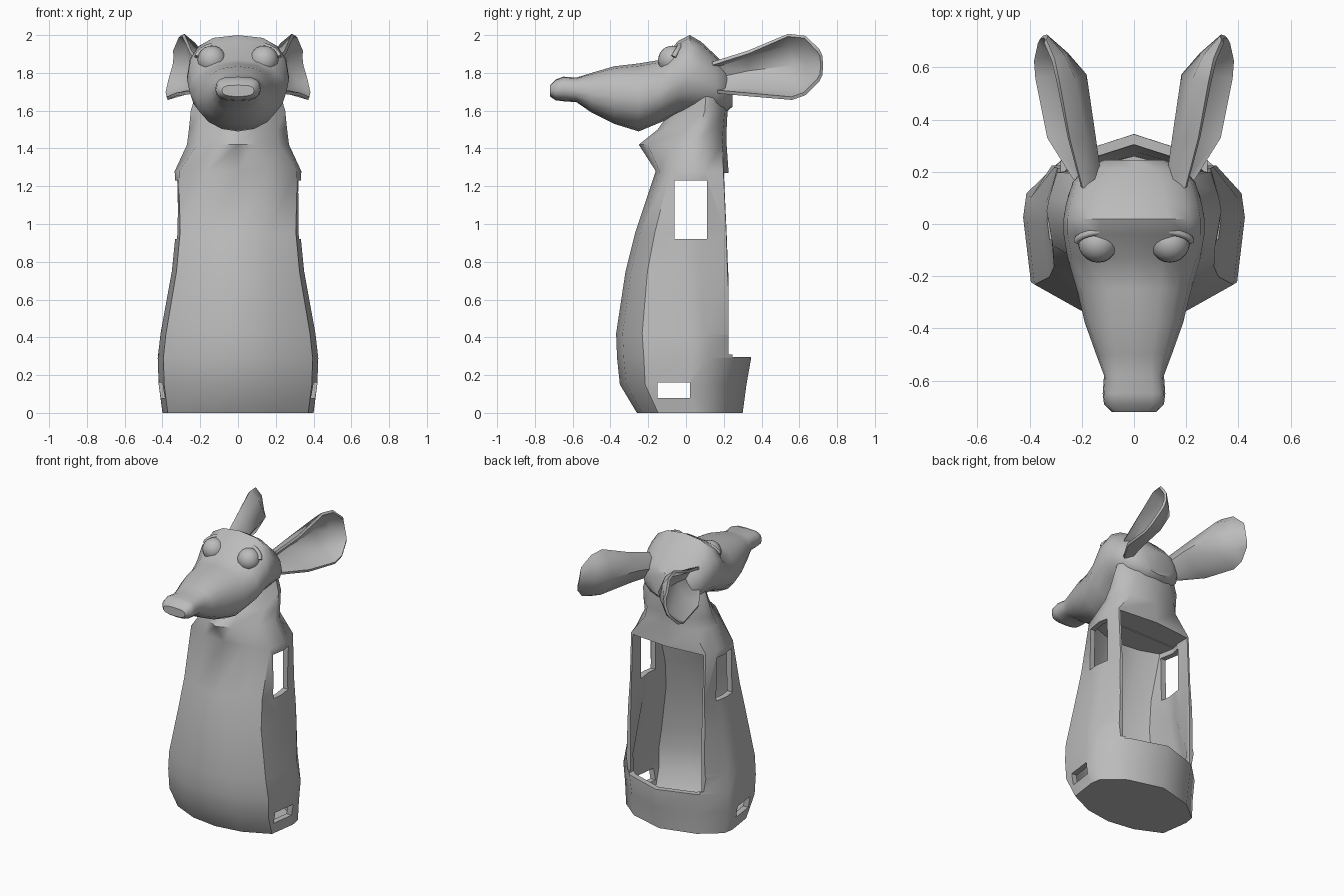
import bpy, bmesh, math
from mathutils import Vector

if "Cube" in bpy.data.objects:
    bpy.data.objects.remove(bpy.data.objects["Cube"])

grey = bpy.data.materials.new("plain grey")
grey.diffuse_color = (0.5, 0.5, 0.5, 1)
grey.use_nodes = True
grey.node_tree.nodes["Principled BSDF"].inputs["Base Color"].default_value = grey.diffuse_color


def finish(ob, angle=30):
    bpy.ops.object.select_all(action='DESELECT')
    ob.select_set(True)
    bpy.context.view_layer.objects.active = ob
    for m in list(ob.modifiers):
        bpy.ops.object.modifier_apply(modifier=m.name)
    bpy.ops.object.shade_smooth_by_angle(angle=math.radians(angle))


def make(name, bm):
    bmesh.ops.recalc_face_normals(bm, faces=bm.faces)
    me = bpy.data.meshes.new(name)
    bm.to_mesh(me)
    bm.free()
    me.materials.append(grey)
    ob = bpy.data.objects.new(name, me)
    bpy.context.collection.objects.link(ob)
    return ob


def loft(name, rings, closed=True, caps=True):
    bm = bmesh.new()
    vs = [[bm.verts.new(p) for p in r] for r in rings]
    n = len(vs[0])
    for a, b in zip(vs, vs[1:]):
        for i in range(n if closed else n - 1):
            j = (i + 1) % n
            bm.faces.new((a[i], a[j], b[j], b[i]))
    if caps:
        bm.faces.new(vs[0])
        bm.faces.new(vs[-1])
    return make(name, bm)


def box(name, lo, hi):
    x0, y0, z0 = lo
    x1, y1, z1 = hi
    return loft(name, [[(x0, y0, z), (x1, y0, z), (x1, y1, z), (x0, y1, z)] for z in (z0, z1)])


def body_ring(z, front, back, w, k, neck=False):
    if neck:  # pointed throat
        half = [(0, 0), (.34, .1), (.8, .38), (1, .6), (.95, .75), (k, .95), (0, 1)]
    else:     # broad chest, squarer back where k is large
        half = [(0, 0), (.48, .05), (.93, .2), (1, .55), (.97, .68), (k, .93 if k > .8 else .88), (0, 1)]
    pts = half + [(-x, t) for x, t in half[-2:0:-1]]
    return [(x * w, front + t * (back - front), z) for x, t in pts]


# Torso and neck: z, front, back, half width, back corner width
torso = [(0, -.26, .30, .40, .62), (.15, -.35, .32, .42, .62), (.29, -.365, .345, .425, .62),
         (.42, -.37, .32, .41, .74), (.75, -.32, .26, .35, .87), (.95, -.27, .25, .33, .89),
         (1.28, -.16, .225, .335, .88)]
neck = [(1.42, -.25, .215, .27, .7), (1.50, -.15, .215, .26, .65),
        (1.60, -.08, .22, .25, .5), (1.70, -.05, .21, .22, .45)]
body = loft("body_shell", [body_ring(*r) for r in torso] + [body_ring(*r, neck=True) for r in neck])

# Hollow inside, open back, arm windows and low side slots
t = .04
inner = [(max(z, .015) if z < 1.2 else 1.265, f + .03, b - t, w - t, k) for z, f, b, w, k in torso]
cutters = [loft("cavity", [body_ring(*r) for r in inner]),
           box("back_opening", (-.28, .05, .295), (.28, .5, 1.27)),
           box("back_trim", (-.6, .225, .31), (.6, .5, 1.27)),
           box("arm_windows", (-.6, -.06, .92), (.6, .11, 1.23)),
           box("side_slots", (-.6, -.15, .08), (.6, .02, .16))]
for c in cutters:
    m = body.modifiers.new(c.name, 'BOOLEAN')
    m.object, m.operation, m.solver = c, 'DIFFERENCE', 'EXACT'
finish(body, 50)
for c in cutters:
    bpy.data.objects.remove(c)


# Head and snout: y, top, bottom, half width, squareness (lower is boxier)
def head_ring(y, top, bot, w, sq, n=16):
    mid = bot + .47 * (top - bot)
    out = []
    for i in range(n):
        a = 2 * math.pi * i / n + math.pi / 2
        c, s = math.cos(a), math.sin(a)
        e = sq if s > -.1 else max(sq, .6) + .15
        x = math.copysign(abs(c) ** e, c) * w
        z = math.copysign(abs(s) ** (.5 + e / 2), s)
        out.append((x, y, mid + z * ((top - mid) if s > 0 else (mid - bot))))
    return out


head = loft("head", [head_ring(*r) for r in [
    (-.72, 1.735, 1.675, .085, .5), (-.69, 1.765, 1.655, .115, .5), (-.65, 1.78, 1.65, .12, .55),
    (-.58, 1.775, 1.645, .115, .6), (-.50, 1.80, 1.59, .145, .75), (-.38, 1.835, 1.53, .188, .8),
    (-.25, 1.85, 1.49, .22, .85), (-.13, 1.87, 1.54, .255, .85), (-.04, 1.97, 1.58, .27, .75),
    (.02, 2.0, 1.58, .27, .75), (.08, 1.965, 1.58, .26, .8), (.16, 1.89, 1.58, .235, .8),
    (.21, 1.84, 1.59, .19, .8), (.245, 1.80, 1.62, .12, .8)]])
finish(head, 40)

# Dark-edged nostril pads, ear cups, eyes, lower lids and brows on both sides
ear = [[(.20, .14, 1.85), (.15, .14, 1.83), (.13, .15, 1.77), (.17, .15, 1.71), (.23, .17, 1.70)],
       [(.25, .33, 1.91), (.19, .33, 1.89), (.155, .33, 1.81), (.22, .33, 1.71), (.33, .33, 1.685)],
       [(.29, .54, 2.0), (.23, .55, 1.95), (.19, .57, 1.84), (.27, .58, 1.71), (.375, .56, 1.665)],
       [(.31, .63, 1.99), (.27, .64, 1.94), (.26, .65, 1.84), (.31, .65, 1.74), (.38, .63, 1.69)],
       [(.34, .70, 1.92), (.335, .715, 1.89), (.34, .72, 1.84), (.355, .715, 1.79), (.365, .70, 1.76)]]


def tube(name, pts, r):
    cu = bpy.data.curves.new(name, 'CURVE')
    cu.dimensions = '3D'
    cu.bevel_depth, cu.bevel_resolution, cu.use_fill_caps = r, 1, True
    sp = cu.splines.new('POLY')
    sp.points.add(len(pts) - 1)
    for p, co in zip(sp.points, pts):
        p.co = (*co, 1)
    cu.materials.append(grey)
    ob = bpy.data.objects.new(name, cu)
    bpy.context.collection.objects.link(ob)


for side, s in (("left", -1), ("right", 1)):
    e = loft(side + "_ear", [[(s * x, y, z) for x, y, z in r] for r in ear], closed=False, caps=False)
    m = e.modifiers.new("thickness", 'SOLIDIFY')
    m.thickness, m.offset = .018, 0
    finish(e, 50)

    bm = bmesh.new()
    bmesh.ops.create_uvsphere(bm, u_segments=20, v_segments=12, radius=.076)
    eye = make(side + "_eye", bm)
    eye.location = (s * .138, -.072, 1.868)
    finish(eye, 60)

    lid, brow = [], []
    for i in range(9):
        a = math.pi * i / 8
        c, q = math.cos(a), math.sin(a)
        lid.append(Vector((s * (.138 + .07 * c), -.072 - .045 * q, 1.85 - .045 * q)))
        brow.append(Vector((s * (.138 + .08 * c), -.055 + .025 * q - .01 * c, 1.905 + .04 * q - .02 * c)))
    tube(side + "_lower_lid", lid, .012)
    tube(side + "_brow", brow, .014)
